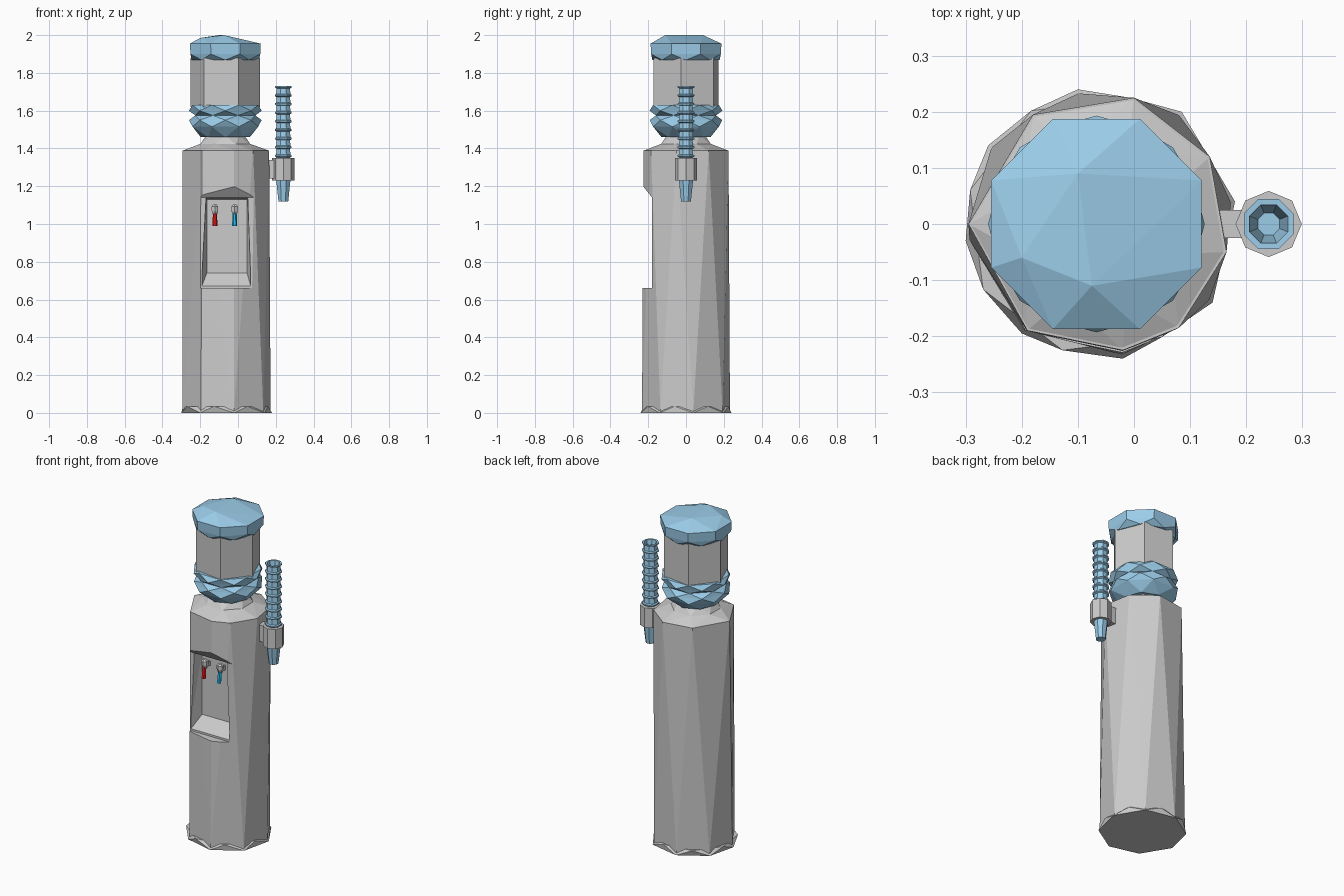
import bpy, bmesh
from math import sin, cos, radians

if "Cube" in bpy.data.objects:
    bpy.data.objects.remove(bpy.data.objects["Cube"])

CX = -0.067          # axis of the body and bottle
CUP_X = 0.24         # axis of the cup stack


def material(name, rgb):
    m = bpy.data.materials.new(name)
    m.diffuse_color = (*rgb, 1)
    m.use_nodes = True
    m.node_tree.nodes["Principled BSDF"].inputs["Base Color"].default_value = m.diffuse_color
    return m


BLUE = material("bottle_blue", (0.33, 0.61, 0.82))
RED = material("hot_red", (0.85, 0.01, 0.01))
CYAN = material("cold_blue", (0.01, 0.5, 0.82))


def finish(bm, name, mat=None):
    bmesh.ops.recalc_face_normals(bm, faces=bm.faces)
    me = bpy.data.meshes.new(name)
    bm.to_mesh(me)
    bm.free()
    ob = bpy.data.objects.new(name, me)
    bpy.context.collection.objects.link(ob)
    if mat:
        me.materials.append(mat)
    return ob


def ring(z, r, n=8, turn=0.0, cx=CX, cy=0.0):
    return [(cx + r * cos(radians(turn + 360 * i / n)),
             cy + r * sin(radians(turn + 360 * i / n)), z) for i in range(n)]


def outline(points, z, k=1.0):
    return [(CX + (x - CX) * k, y * k, z) for x, y in points]


def hull(name, points, mat=None):
    bm = bmesh.new()
    for p in points:
        bm.verts.new(p)
    res = bmesh.ops.convex_hull(bm, input=bm.verts)
    loose = {v for v in res["geom_interior"] + res["geom_unused"]
             if isinstance(v, bmesh.types.BMVert)}
    bmesh.ops.delete(bm, geom=list(loose), context='VERTS')
    bmesh.ops.dissolve_limit(bm, angle_limit=radians(1), verts=bm.verts, edges=bm.edges)
    return finish(bm, name, mat)


def loft(name, rings, mat=None, triangles=False):
    bm = bmesh.new()
    rows = [[bm.verts.new(p) for p in r] for r in rings]
    n = len(rows[0])
    for a, b in zip(rows, rows[1:]):
        for i in range(n):
            j = (i + 1) % n
            if triangles:
                bm.faces.new((a[i], a[j], b[i]))
                bm.faces.new((a[j], b[j], b[i]))
            else:
                bm.faces.new((a[i], a[j], b[j], b[i]))
    bm.faces.new(rows[0][::-1])
    bm.faces.new(rows[-1])
    return finish(bm, name, mat)


def rect(y, x0, x1, z0, z1, tx0=None, tx1=None):
    tx0, tx1 = (x0, x1) if tx0 is None else (tx0, tx1)
    return [(x0, y, z0), (x1, y, z0), (tx1, y, z1), (tx0, y, z1)]


def cut(ob, cutter):
    cutter.hide_render = True
    mod = ob.modifiers.new("cut", 'BOOLEAN')
    mod.operation, mod.solver, mod.object = 'DIFFERENCE', 'EXACT', cutter
    bpy.context.view_layer.objects.active = ob
    bpy.ops.object.modifier_apply(modifier=mod.name)
    bpy.data.objects.remove(cutter)


# Cabinet: uneven, slightly twisted octagonal column
foot = [(-.30, -.03), (-.20, -.195), (-.02, -.24), (.14, -.14),
        (.18, .04), (.085, .20), (-.10, .24), (-.26, .14)]
top = [(-.295, 0), (-.18, .195), (0, .225), (.135, .12),
       (.165, -.05), (.08, -.185), (-.02, -.225), (-.19, -.19)]
cabinet = hull("cabinet", outline(foot, 0.005, 0.97) + outline(top, 1.39))
hull("base_skirt", outline(foot, 0) + ring(0.035, 0.233, turn=30))

# Dispensing recess: flat cut-back plus a deeper tapered pocket
cut(cabinet, hull("front_cutter", rect(-.18, -.4, .3, .66, 1.14)
                  + rect(-.30, -.4, .3, .66, 1.29)))
cut(cabinet, hull("pocket_cutter", rect(-.19, -.195, .07, .662, 1.14, -.17, .052)
                  + rect(-.11, -.165, .048, .74, 1.13)))

# Stepped collar carrying the bottle
hull("collar_lower", outline(top, 1.388) + ring(1.425, 0.14, turn=22.5))
hull("collar_upper", ring(1.42, 0.145, turn=22.5) + ring(1.47, 0.10))

# Hot and cold taps
for label, x, mat in (("hot", -.122, RED), ("cold", -.018, CYAN)):
    hull(label + "_tap_stem", rect(-.10, x - .012, x + .012, 1.05, 1.08)
         + rect(-.15, x - .012, x + .012, 1.06, 1.085))
    loft(label + "_tap_head", [ring(z, r, 6, 30, x, -.145) for z, r in
                               ((1.045, .011), (1.07, .02), (1.093, .02), (1.102, .011))])
    loft(label + "_tap_lever", [ring(1.06, .011, 6, 0, x, -.148),
                                ring(0.99, .013, 6, 0, x, -.157)], mat)

# Bottle: ribbed lower part, plain hexagonal middle, faceted end
ribs = [(1.46, .13), (1.515, .188), (1.55, .192), (1.575, .172),
        (1.60, .193), (1.63, .188)]
loft("bottle_lower", [ring(z, r, 8, 22.5 * i) for i, (z, r) in enumerate(ribs)],
     BLUE, triangles=True)
loft("bottle_middle", [ring(1.62, .185, 6, -8), ring(1.88, .185, 6, -8)])
hull("bottle_top", ring(1.868, .178, turn=0) + ring(1.90, .2, turn=22.5)
     + ring(1.955, .203, turn=22.5) + [(-.10, .09, 2), (-.075, -.11, 2), (-.2, -.06, 1.985)],
     BLUE)

# Cup holder on the right side
hull("cup_holder", ring(1.23, .059, cx=CUP_X) + ring(1.35, .059, cx=CUP_X))
hull("holder_arm", [(x, y, z) for x in (.13, .20) for y in (-.025, .025)
                    for z in (1.24, 1.34)])

# Stack of cups: tapered tip, repeated rims, open mouth
profile = [(1.12, .028), (1.235, .041)]
for i in range(9):
    z = 1.36 + i * 0.0457
    profile += [(z - .008, .038), (z - .003, .048), (z + .004, .048)]
    if i < 8:
        profile.append((z + .009, .041))
profile += [(1.729, .037), (1.64, .021)]
loft("cup_stack", [ring(z, r, 8, 22.5, CUP_X) for z, r in profile], BLUE)
